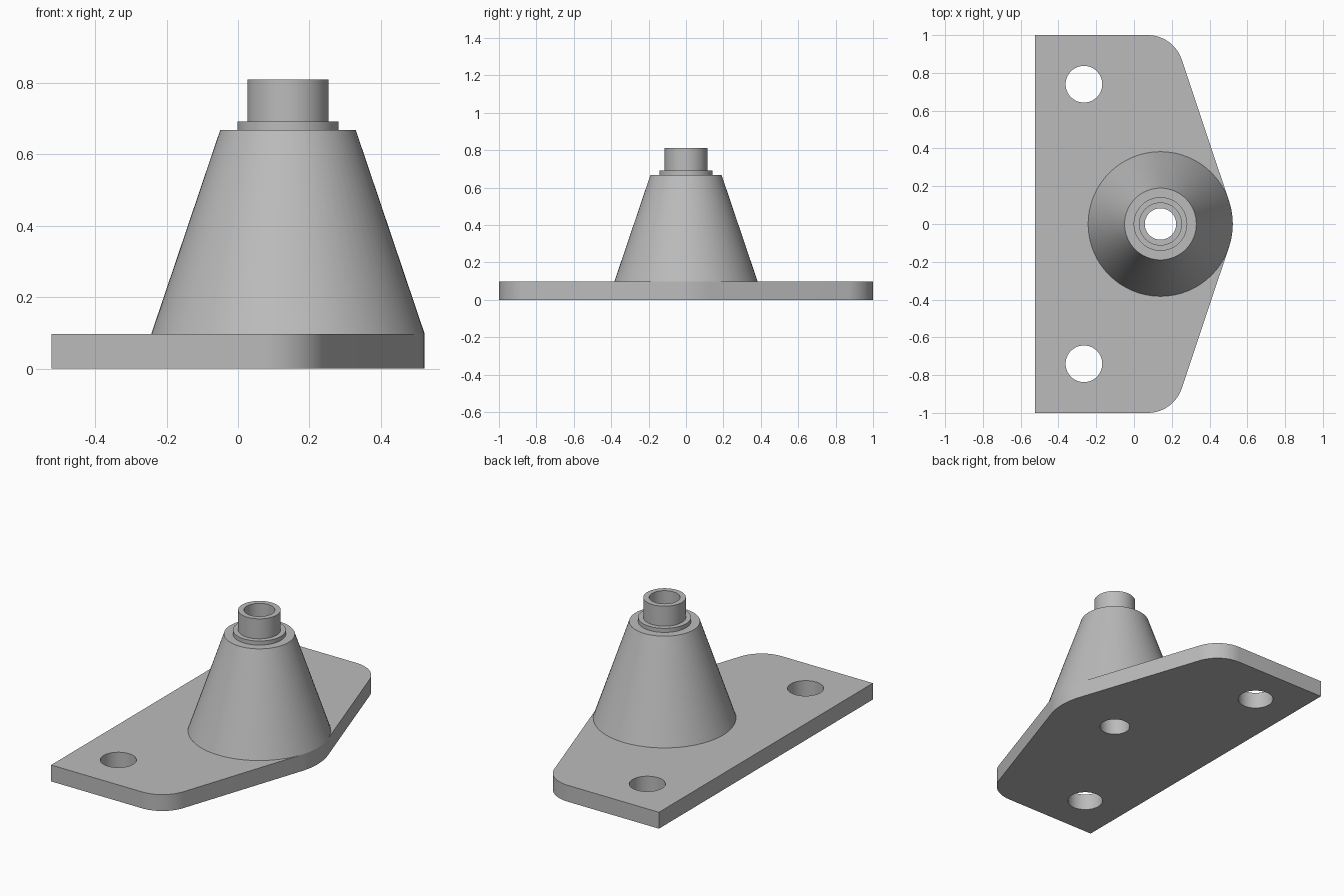
import bpy
import bmesh
from math import sin, cos, pi, radians

if "Cube" in bpy.data.objects:
    bpy.data.objects.remove(bpy.data.objects["Cube"])

grey = bpy.data.materials.new("plain_grey")
grey.use_nodes = True
colour = (0.5, 0.5, 0.5, 1)
grey.diffuse_color = colour
grey.node_tree.nodes["Principled BSDF"].inputs["Base Color"].default_value = colour

AXIS_X = 0.14        # centre of the cone and bore
CONE_R = 0.383
BORE_R = 0.083
THICK = 0.097
BACK_X = -0.523
SLANT = radians(18.5)  # direction of the slanted edge's normal
CORNER_R = 0.19


def arc(cx, cy, r, start, end, steps):
    return [(cx + r * cos(start + (end - start) * i / steps),
             cy + r * sin(start + (end - start) * i / steps)) for i in range(steps + 1)]


def circle(cx, cy, r, steps=64):
    return arc(cx, cy, r, 0, 2 * pi, steps)[:-1]


def finish(bm, name):
    bmesh.ops.recalc_face_normals(bm, faces=bm.faces[:])
    mesh = bpy.data.meshes.new(name)
    bm.to_mesh(mesh)
    bm.free()
    mesh.materials.append(grey)
    obj = bpy.data.objects.new(name, mesh)
    bpy.context.collection.objects.link(obj)
    bpy.ops.object.select_all(action="DESELECT")
    obj.select_set(True)
    bpy.context.view_layer.objects.active = obj
    bpy.ops.object.shade_smooth_by_angle(angle=radians(25))
    return obj


# Base plate: nose arc tangent to slanted sides, rounded front corners, three holes
corner_y = 1 - CORNER_R
corner_x = AXIS_X + (CONE_R - CORNER_R - corner_y * sin(SLANT)) / cos(SLANT)
outline = arc(corner_x, -corner_y, CORNER_R, -pi / 2, -SLANT, 16)
outline += arc(AXIS_X, 0, CONE_R, -SLANT, SLANT, 12)
outline += arc(corner_x, corner_y, CORNER_R, SLANT, pi / 2, 16)
outline += [(BACK_X, 1), (BACK_X, -1)]
loops = [outline, circle(AXIS_X, 0, BORE_R)]
loops += [circle(-0.265, side * 0.74, 0.097) for side in (-1, 1)]

bm = bmesh.new()
for loop in loops:
    verts = [bm.verts.new((x, y, 0)) for x, y in loop]
    for a, b in zip(verts, verts[1:] + verts[:1]):
        bm.edges.new((a, b))
bmesh.ops.triangle_fill(bm, edges=bm.edges[:], use_beauty=True, normal=(0, 0, 1))
top = bmesh.ops.extrude_face_region(bm, geom=bm.faces[:])["geom"]
bmesh.ops.translate(bm, vec=(0, 0, THICK),
                    verts=[g for g in top if isinstance(g, bmesh.types.BMVert)])
finish(bm, "base_plate")

# Cone, collar and tube revolved around the bore
profile = [(BORE_R, THICK), (CONE_R, THICK), (0.19, 0.668), (0.142, 0.668),
           (0.142, 0.692), (0.114, 0.692), (0.114, 0.81), (BORE_R, 0.81)]
bm = bmesh.new()
rings = [[bm.verts.new((x, y, z)) for x, y in circle(AXIS_X, 0, r)] for r, z in profile]
for lower, upper in zip(rings, rings[1:] + rings[:1]):
    for i in range(len(lower)):
        j = (i + 1) % len(lower)
        bm.faces.new((lower[i], lower[j], upper[j], upper[i]))
finish(bm, "cone_and_tube")
